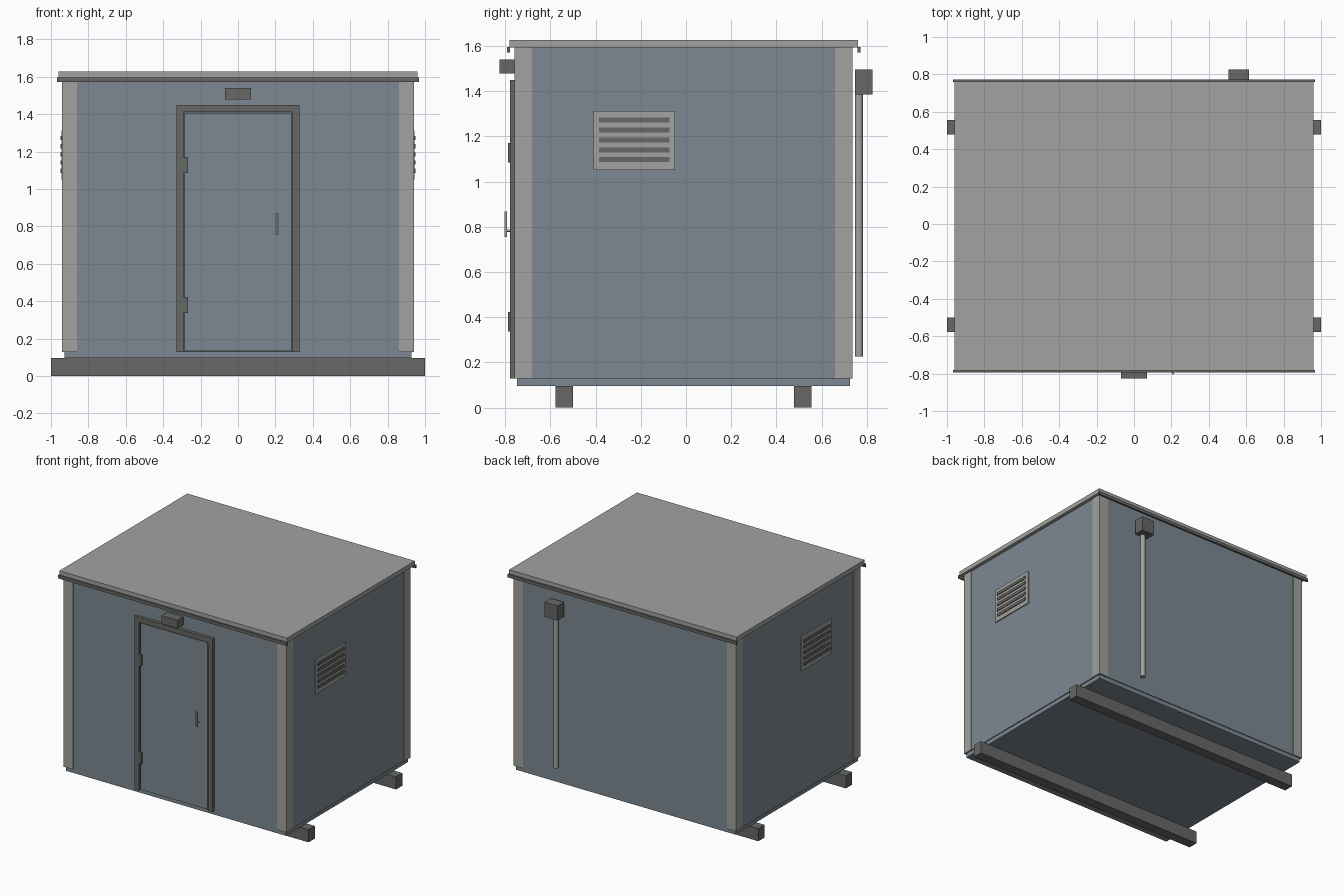
import bpy, bmesh, math
from mathutils import Matrix

if "Cube" in bpy.data.objects:
    bpy.data.objects.remove(bpy.data.objects["Cube"])


def material(name, rgb):
    m = bpy.data.materials.new(name)
    m.diffuse_color = (*rgb, 1.0)
    m.use_nodes = True
    m.node_tree.nodes["Principled BSDF"].inputs["Base Color"].default_value = m.diffuse_color
    return m


WALL = material("blue grey panel", (0.205, 0.25, 0.29))
TRIM = material("light grey trim", (0.36, 0.365, 0.35))
DARK = material("dark grey metal", (0.135, 0.138, 0.13))
STEEL = material("pale steel", (0.42, 0.42, 0.40))


def finish(name, bm, mat):
    me = bpy.data.meshes.new(name)
    bm.to_mesh(me)
    bm.free()
    me.materials.append(mat)
    ob = bpy.data.objects.new(name, me)
    bpy.context.collection.objects.link(ob)
    return ob


def box(name, x, y, z, mat):
    """Box from (min, max) ranges on each axis."""
    bm = bmesh.new()
    size = [r[1] - r[0] for r in (x, y, z)]
    mid = [(r[1] + r[0]) / 2 for r in (x, y, z)]
    bmesh.ops.create_cube(bm, size=1, matrix=Matrix.Translation(mid) @ Matrix.Diagonal((*size, 1)))
    return finish(name, bm, mat)


def prism(name, pts, z, mat):
    """Extrude an xy outline between two heights."""
    bm = bmesh.new()
    f = bm.faces.new([bm.verts.new((px, py, z[0])) for px, py in pts])
    ext = bmesh.ops.extrude_face_region(bm, geom=[f])
    for v in ext["geom"]:
        if isinstance(v, bmesh.types.BMVert):
            v.co.z = z[1]
    bmesh.ops.recalc_face_normals(bm, faces=bm.faces)
    return finish(name, bm, mat)


def cylinder(name, centre, r, depth, mat, axis="Z", n=24):
    bm = bmesh.new()
    rot = Matrix.Rotation(math.pi / 2, 4, "X") if axis == "Y" else Matrix()
    bmesh.ops.create_cone(bm, cap_ends=True, segments=n, radius1=r, radius2=r,
                          depth=depth, matrix=Matrix.Translation(centre) @ rot)
    for f in bm.faces:
        f.smooth = len(f.verts) == 4
    for e in bm.edges:
        e.smooth = all(len(f.verts) == 4 for f in e.link_faces)
    return finish(name, bm, mat)


X, YF, YB = 0.94, -0.76, 0.738      # outer corner faces
Z0, Z1 = 0.128, 1.595               # wall bottom and top

# skids and floor
for name, y in (("front_skid", -0.539), ("back_skid", 0.517)):
    box(name, (-1, 1), (y - 0.038, y + 0.038), (0, 0.096), DARK)
box("floor_base", (-0.928, 0.928), (YF + 0.012, YB - 0.012), (0.096, Z0), WALL)

# wall body, slightly recessed behind the corner trims
box("wall_body", (-X + 0.005, X - 0.005), (YF + 0.005, YB - 0.005), (Z0, Z1), WALL)

# L-shaped corner trims
for sx, xn in ((-1, "left"), (1, "right")):
    for yc, sy, yn in ((YF, 1, "front"), (YB, -1, "back")):
        ell = [(0, 0), (0.078, 0), (0.078, 0.012), (0.012, 0.012), (0.012, 0.078), (0, 0.078)]
        prism(f"{yn}_{xn}_corner_trim", [(sx * (X - a), yc + sy * b) for a, b in ell], (Z0, Z1), TRIM)

# roof slab and drip strips
box("roof", (-0.961, 0.961), (-0.782, 0.761), (1.593, 1.627), TRIM)
for name, y in (("front_drip_strip", (-0.793, -0.78)), ("back_drip_strip", (0.759, 0.772))):
    box(name, (-0.967, 0.967), y, (1.572, 1.596), DARK)

# door frame, leaf, hinges
frame_y = (-0.78, -0.75)
for name, x in (("left_jamb", (-0.33, -0.292)), ("right_jamb", (0.292, 0.33))):
    box(name, x, frame_y, (Z0, 1.412), DARK)
box("door_head", (-0.33, 0.33), frame_y, (1.412, 1.45), DARK)
box("door_gap_backing", (-0.292, 0.292), (-0.757, -0.75), (Z0, 1.412), DARK)
box("door_leaf", (-0.285, 0.285), (-0.772, -0.75), (0.134, 1.406), WALL)
for name, z in (("lower_hinge", 0.379), ("upper_hinge", 1.128)):
    box(name, (-0.291, -0.268), (-0.787, -0.765), (z - 0.043, z + 0.043), DARK)

# door handle
cylinder("handle_bar", (0.209, -0.798, 0.812), 0.006, 0.112, STEEL, n=16)
cylinder("handle_stem", (0.209, -0.782, 0.783), 0.005, 0.03, STEEL, "Y", n=16)

# lamp over the door
box("door_lamp", (-0.069, 0.069), (-0.826, -0.75), (1.478, 1.54), DARK)

# louvred vents on both sides
for s, side in ((-1, "left"), (1, "right")):
    box(f"{side}_vent_plate", sorted((s * 0.925, s * 0.943)), (-0.409, -0.048), (1.051, 1.313), TRIM)
    for i in range(5):
        z = 1.097 + i * 0.0438
        box(f"{side}_vent_slat_{i + 1}", sorted((s * 0.935, s * 0.949)),
            (-0.386, -0.073), (z - 0.011, z + 0.011), DARK)

# rear conduit and junction box
cylinder("conduit_pipe", (0.561, 0.766, 0.81), 0.018, 1.168, TRIM)
box("junction_box", (0.506, 0.616), (0.748, 0.826), (1.385, 1.496), DARK)
